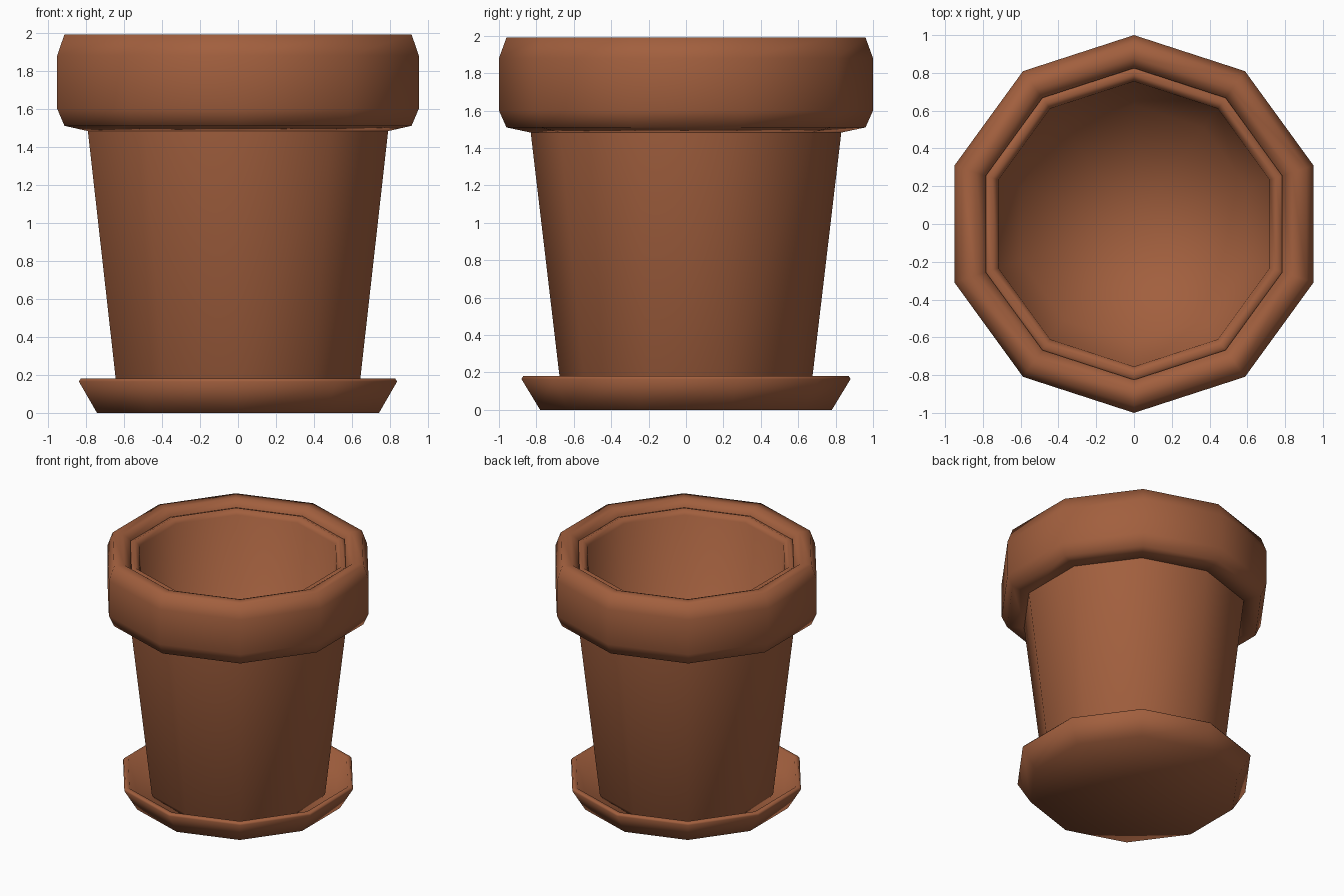
import bpy, bmesh, math

if "Cube" in bpy.data.objects:
    bpy.data.objects.remove(bpy.data.objects["Cube"])

SIDES = 10

clay = bpy.data.materials.new("terracotta")
clay.diffuse_color = (0.36, 0.115, 0.048, 1)
clay.use_nodes = True
clay.node_tree.nodes["Principled BSDF"].inputs["Base Color"].default_value = clay.diffuse_color


def lathe(name, profile, closed=False):
    """Revolve (radius, z) points into a ten-sided part with a corner on +y."""
    bm = bmesh.new()
    rings = []
    for r, z in profile:
        if r == 0:
            rings.append([bm.verts.new((0, 0, z))] * SIDES)
        else:
            angles = [math.pi / 2 + math.tau * i / SIDES for i in range(SIDES)]
            rings.append([bm.verts.new((r * math.cos(a), r * math.sin(a), z)) for a in angles])
    pairs = list(zip(rings, rings[1:]))
    if closed:
        pairs.append((rings[-1], rings[0]))
    for low, high in pairs:
        for i in range(SIDES):
            j = (i + 1) % SIDES
            corners = [low[i], low[j], high[j], high[i]]
            bm.faces.new(list(dict.fromkeys(corners)))
    bmesh.ops.recalc_face_normals(bm, faces=bm.faces)
    for f in bm.faces:
        f.smooth = True
    mesh = bpy.data.meshes.new(name)
    bm.to_mesh(mesh)
    bm.free()
    mesh.materials.append(clay)
    obj = bpy.data.objects.new(name, mesh)
    bpy.context.collection.objects.link(obj)
    return obj


# Tapered hollow pot, its lip showing just inside the rim
lathe("pot_body", [(0, 0.06), (0.64, 0.06), (0.667, 0.10), (0.83, 1.48), (0.845, 1.93),
                   (0.79, 1.95), (0.755, 1.91), (0.63, 0.17), (0, 0.16)])

# Thick bevelled rim band
lathe("pot_rim", [(0.82, 1.48), (0.96, 1.51), (1.0, 1.60), (1.0, 1.88),
                  (0.96, 1.99), (0.88, 1.99), (0.825, 1.95)], closed=True)

# Shallow saucer
lathe("saucer", [(0, 0), (0.78, 0), (0.88, 0.165), (0.87, 0.18), (0.84, 0.18),
                 (0.76, 0.06), (0, 0.06)])
